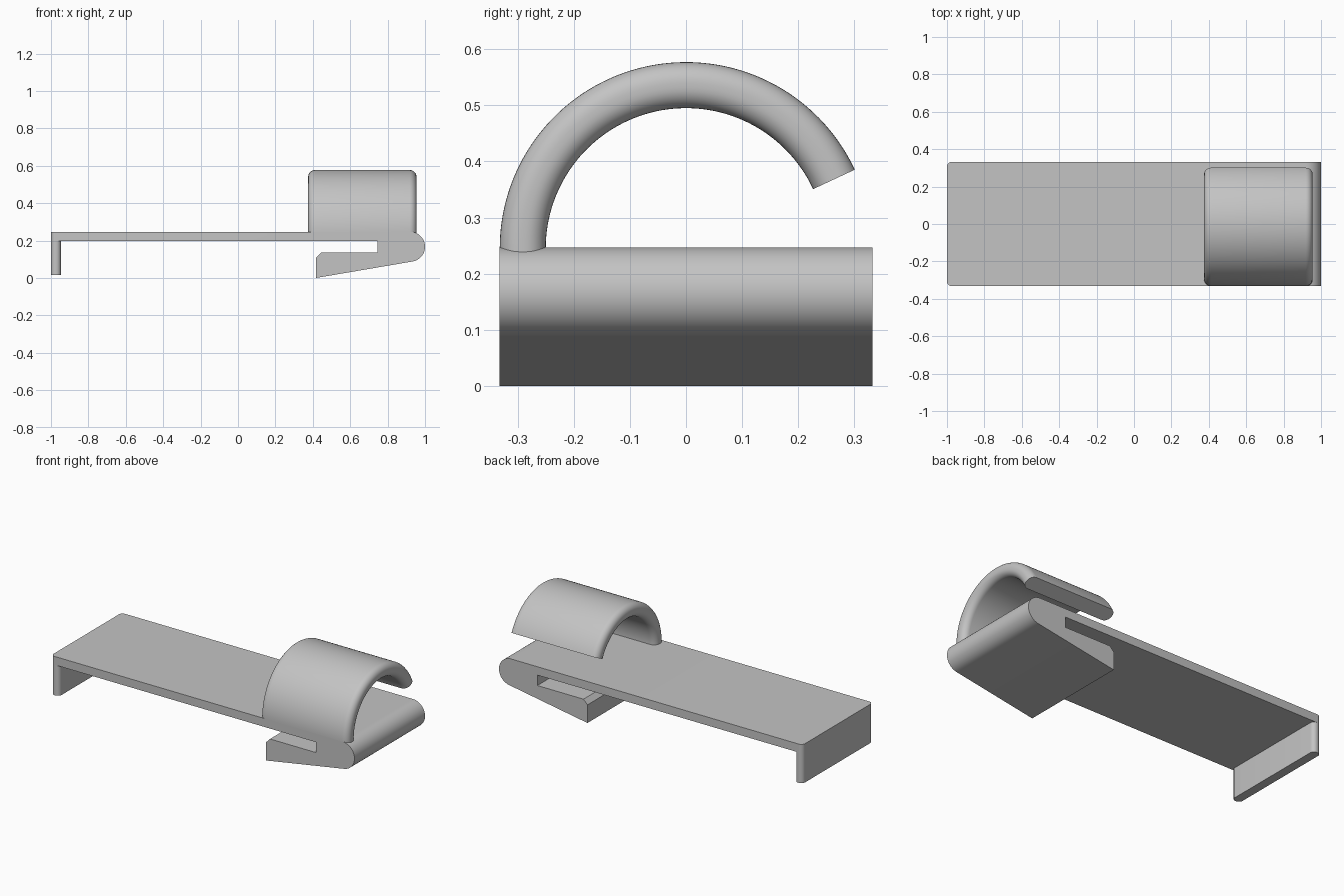
import bpy, bmesh
from math import sin, cos, pi, radians
from mathutils import Vector

if "Cube" in bpy.data.objects:
    bpy.data.objects.remove(bpy.data.objects["Cube"])

grey = bpy.data.materials.new("plain grey")
grey.use_nodes = True
grey.diffuse_color = (0.55, 0.55, 0.55, 1)
grey.node_tree.nodes["Principled BSDF"].inputs["Base Color"].default_value = grey.diffuse_color

HALF = 0.332      # half depth of the body
TOP = 0.247       # deck height
UNDER = 0.197     # underside of the deck


def arc(cx, cy, r, start, end, steps):
    """Points along an arc, angles in degrees."""
    turns = [radians(start + (end - start) * i / steps) for i in range(steps + 1)]
    return [(cx + r * cos(t), cy + r * sin(t)) for t in turns]


def rounded_rect(x0, x1, y0, y1, r, steps=8):
    points = []
    for k, (cx, cy) in enumerate([(x1 - r, y1 - r), (x0 + r, y1 - r),
                                  (x0 + r, y0 + r), (x1 - r, y0 + r)]):
        points += arc(cx, cy, r, 90 * k, 90 * k + 90, steps)
    return points


def loft(name, rings, bevel_corner=None):
    """Skin a row of closed rings and cap both ends."""
    bm = bmesh.new()
    loops = [[bm.verts.new(p) for p in ring] for ring in rings]
    count = len(loops[0])
    for a, b in zip(loops, loops[1:]):
        for i in range(count):
            j = (i + 1) % count
            bm.faces.new((a[i], a[j], b[j], b[i]))
    bm.faces.new(loops[0][::-1])
    bm.faces.new(loops[-1])
    if bevel_corner:
        edges = [e for e in bm.edges if all(v.co.x < -0.999 for v in e.verts)
                 and abs(e.verts[0].co.y - e.verts[1].co.y) < 1e-4]
        bmesh.ops.bevel(bm, geom=edges, offset=bevel_corner, segments=8,
                        profile=0.5, affect='EDGES')
    bmesh.ops.recalc_face_normals(bm, faces=bm.faces)
    mesh = bpy.data.meshes.new(name)
    bm.to_mesh(mesh)
    bm.free()
    mesh.materials.append(grey)
    obj = bpy.data.objects.new(name, mesh)
    bpy.context.collection.objects.link(obj)
    bpy.ops.object.select_all(action='DESELECT')
    obj.select_set(True)
    bpy.context.view_layer.objects.active = obj
    bpy.ops.object.shade_smooth_by_angle(angle=radians(30))
    return obj


# Deck with a folded-back spring clip at its left end
profile = [(-1, UNDER), (-1, TOP)]
profile += arc(0.92, 0.167, 0.08, 90, -81, 32)
profile += [(0.417, 0), (0.417, 0.108), (0.443, 0.135), (0.747, 0.135), (0.747, UNDER)]
loft("deck_and_clip", [[(x, y, z) for x, z in profile] for y in (-HALF, HALF)],
     bevel_corner=0.025)

# Downturned lip at the right end
lip = rounded_rect(-1, -0.947, -HALF, HALF, 0.025)
loft("end_lip", [[(x, y, z) for x, y in lip] for z in (0.016, UNDER)])

# Curved hook: a rounded strip swept around most of a half circle
section = rounded_rect(0.375, 0.955, 0.25, HALF, 0.037)
rings = [[(x, -r, TOP - 0.018) for x, r in section]]
for i in range(65):
    t = radians(180 - 155 * i / 64)
    rings.append([(x, r * cos(t), TOP - 0.002 + r * sin(t)) for x, r in section])
loft("curved_hook", rings)
